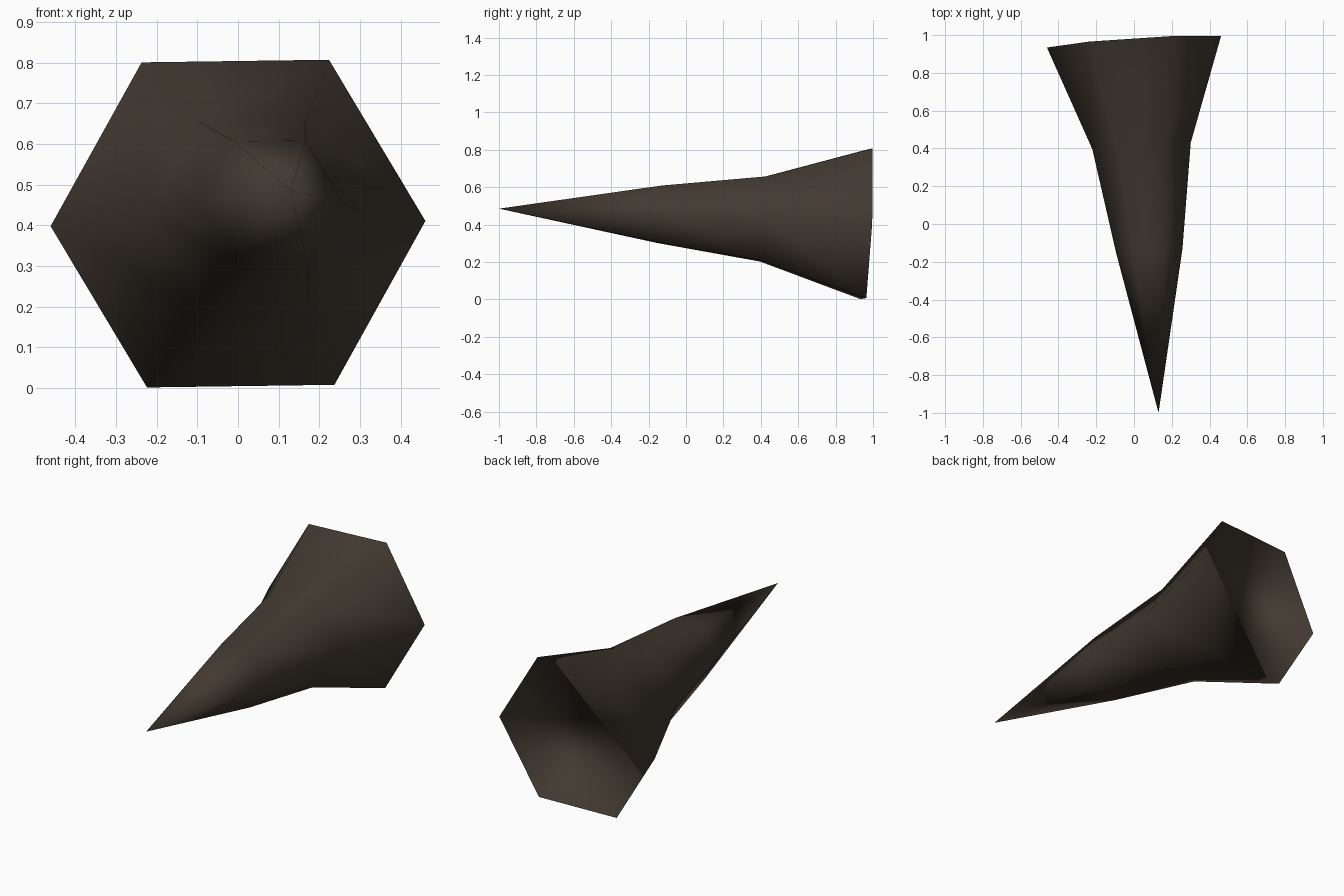
import bpy, bmesh, math
from mathutils import Vector

if "Cube" in bpy.data.objects:
    bpy.data.objects.remove(bpy.data.objects["Cube"])

SIDES = 6
ROLL = 0.014

horn_mat = bpy.data.materials.new("dark brown horn")
horn_mat.diffuse_color = (0.055, 0.042, 0.031, 1)
horn_mat.use_nodes = True
horn_mat.node_tree.nodes["Principled BSDF"].inputs["Base Color"].default_value = horn_mat.diffuse_color

# Axis runs from the wide base to the tip
tip = Vector((0.13, -1.0, 0.485))
base = Vector((0.0, 0.965, 0.404))
axis = (tip - base).normalized()
up = Vector((0, 0, 1))
up = (up - axis * up.dot(axis)).normalized()
side = axis.cross(up) * -1
if side.x < 0:
    side = -side

# Ring centre and radius, base to tip
profile = [
    (Vector((0.0, 0.965, 0.404)), 0.462),
    (Vector((0.040, 0.413, 0.430)), 0.261),
    (Vector((0.081, -0.142, 0.455)), 0.176),
]

bm = bmesh.new()
rings = []
for centre, radius in profile:
    ring = []
    for i in range(SIDES):
        a = ROLL + i * math.tau / SIDES
        ring.append(bm.verts.new(centre + radius * (math.cos(a) * side + math.sin(a) * up)))
    rings.append(ring)
tip_vert = bm.verts.new(tip)

# Flared walls and pointed end
for lower, upper in zip(rings, rings[1:]):
    for i in range(SIDES):
        j = (i + 1) % SIDES
        bm.faces.new((lower[i], lower[j], upper[j], upper[i]))
for i in range(SIDES):
    bm.faces.new((rings[-1][i], rings[-1][(i + 1) % SIDES], tip_vert))
bmesh.ops.recalc_face_normals(bm, faces=bm.faces)
if bm.faces[:][0].normal.dot(bm.faces[:][0].calc_center_median() - profile[0][0]) < 0:
    bmesh.ops.reverse_faces(bm, faces=bm.faces)
bm.normal_update()
bm.verts.index_update()
normals = [v.normal.copy() for v in bm.verts]

# Flat base cap, shaded continuously with the walls
cap = bm.faces.new(rings[0])
cap.normal_update()
if cap.normal.dot(axis) > 0:
    cap.normal_flip()
for f in bm.faces:
    f.smooth = True

mesh = bpy.data.meshes.new("horn")
bm.to_mesh(mesh)
bm.free()
mesh.materials.append(horn_mat)
mesh.normals_split_custom_set_from_vertices(normals)
horn = bpy.data.objects.new("horn", mesh)
bpy.context.collection.objects.link(horn)
